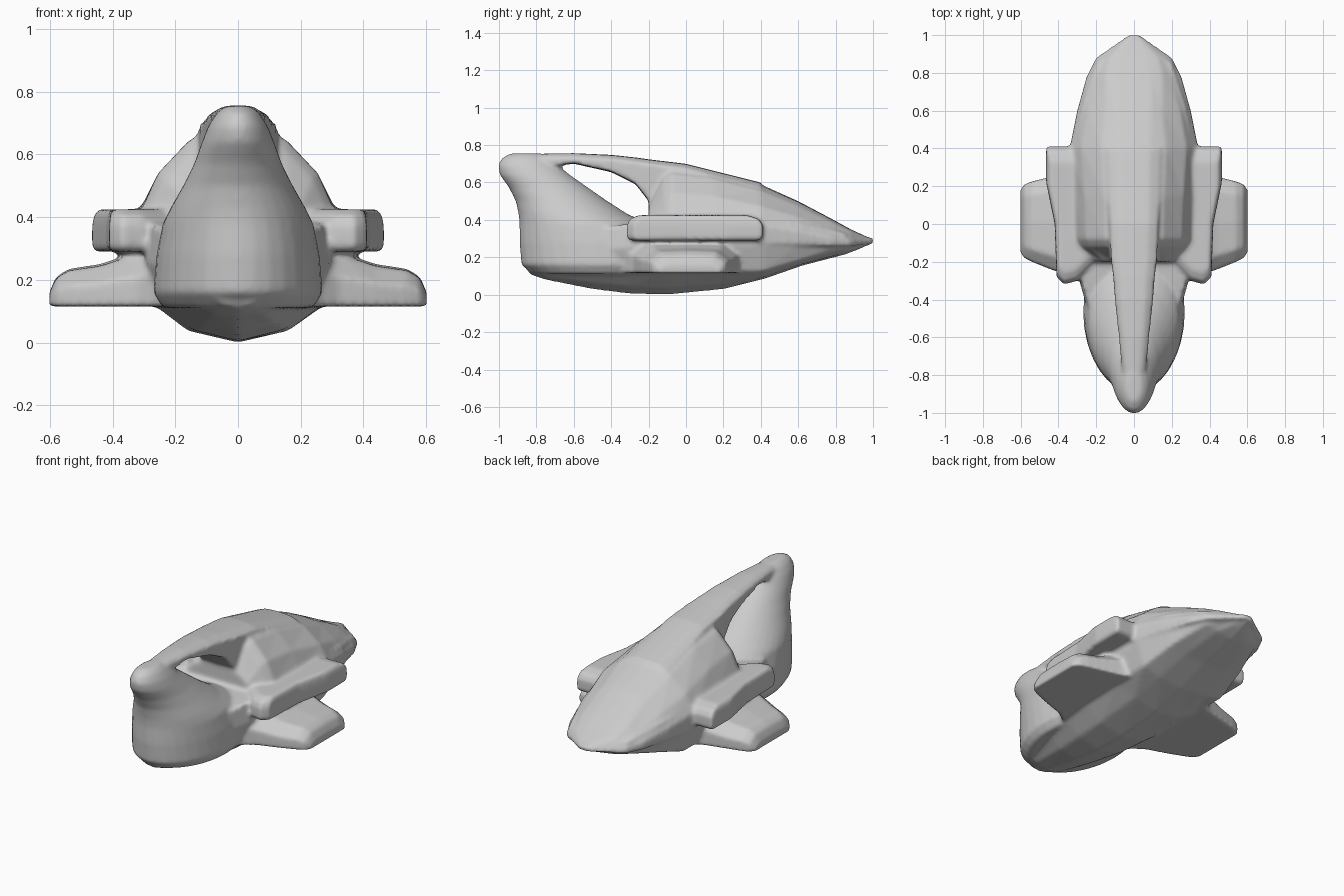
import bpy, bmesh
from math import sin, cos, pi

if "Cube" in bpy.data.objects:
    bpy.data.objects.remove(bpy.data.objects["Cube"])

bm = bmesh.new()

def skin(rings):
    """Bridge equal-length rings of points into one closed shell."""
    vs = [[bm.verts.new(p) for p in r] for r in rings]
    n = len(vs[0])
    faces = []
    for a, b in zip(vs, vs[1:]):
        for i in range(n):
            j = (i + 1) % n
            faces.append(bm.faces.new((a[i], a[j], b[j], b[i])))
    faces += [bm.faces.new(vs[0][::-1]), bm.faces.new(vs[-1])]
    bmesh.ops.recalc_face_normals(bm, faces=faces)

def loft_y(sections):
    """Sections: y and a right-hand half outline from bottom centre to top centre."""
    skin([[(x, y, z) for x, z in h] + [(-x, y, z) for x, z in h[-2:0:-1]]
          for y, h in sections])

def side_block(plan, levels):
    """Mirrored side part: plan outline stacked at z levels (z, shrink)."""
    cx = sum(p[0] for p in plan) / len(plan)
    cy = sum(p[1] for p in plan) / len(plan)
    for s in (1, -1):
        skin([[(s * (cx + (x - cx) * k), cy + (y - cy) * k, z) for x, y in plan]
              for z, k in levels])

# hull: rounded keel with low side walls
hull = []
for y, kz, w, top in ((-.84, .11, .09, .2), (-.75, .08, .16, .3), (-.5, .03, .235, .35),
                      (-.3, .005, .29, .38), (-.1, .0, .32, .4), (.2, .03, .33, .4),
                      (.42, .085, .33, .4), (.62, .155, .29, .38), (.85, .215, .21, .33),
                      (.93, .245, .1, .31), (1.0, .275, .03, .295)):
    side = max(.125, kz + .03)
    hull.append((y, [(0, kz), (w * .5, kz + (side - kz) * .3), (w * .86, side),
                     (w, (side + top) / 2), (w * .95, top), (0, top)]))
loft_y(hull)

# canopy: arched rear cabin sloping to the tail
canopy = []
for y, zb, zt, w, e in ((-.2, .4, .5, .2, .08), (-.12, .3, .66, .29, .1), (-.08, .3, .69, .31, .11),
                        (.15, .3, .66, .32, .13), (.4, .28, .59, .34, .14),
                        (.6, .27, .50, .3, .15), (.78, .26, .405, .25, .15),
                        (.88, .26, .35, .2, .13), (1.0, .275, .295, .03, .02)):
    h = zt - zb
    canopy.append((y, [(0, zb), (w, zb), (w, zb + h * .3), (w * .82, zb + h * .62),
                       (max(e, w * .5), zb + h * .89), (e * .6, zt - h * .02), (0, zt)]))
loft_y(canopy)

# roof spar bridging the front column and the cabin
loft_y([(y, [(0, zb), (w, zb + .005), (w, zt - .025), (w * .6, zt - .003), (0, zt)])
        for y, zb, zt, w in ((-.92, .66, .745, .045), (-.75, .68, .755, .065),
                             (-.6, .7, .757, .08), (-.4, .655, .748, .1),
                             (-.27, .59, .734, .11), (-.2, .5, .724, .12),
                             (0, .5, .70, .13), (.4, .45, .60, .14))])

# front column: broad at the base, narrow at the head
rings = []
for z, yf, yb, w in ((.11, -.82, -.1, .24), (.16, -.88, -.05, .27), (.28, -.89, -.1, .26),
                     (.38, -.89, -.2, .24), (.43, -.895, -.31, .215), (.5, -.91, -.42, .175),
                     (.57, -.945, -.52, .14), (.64, -.995, -.62, .115),
                     (.69, -1.005, -.68, .095), (.73, -.985, -.73, .07), (.755, -.94, -.78, .04)):
    rings.append([(w * sin(2 * pi * i / 32), (yf + yb) / 2 + (yf - yb) / 2 * cos(2 * pi * i / 32), z)
                  for i in range(32)])
skin(rings)

# upper side ledges
side_block([(.2, -.2), (.3, -.3), (.37, -.32), (.41, -.28), (.42, 0), (.465, .22), (.465, .41), (.2, .41)],
           ((.29, .96), (.31, 1), (.37, 1), (.405, .95), (.425, .8)))

# lower side pods, tapering outwards in height
for s in (1, -1):
    skin([[(s * x, y0 + (y1 - y0) * a, .115 + (zt - .115) * b)
           for a, b in ((0, 0), (1, 0), (1, .55), (.85, .95), (.5, 1), (.15, .95), (0, .55))]
          for x, y0, y1, zt in ((.15, -.4, .36, .31), (.32, -.28, .28, .29), (.44, -.24, .25, .25),
                                (.54, -.2, .225, .235), (.58, -.18, .21, .21), (.602, -.15, .18, .16))])

# fuse all parts into one soft shell
mesh = bpy.data.meshes.new("craft_body")
bm.to_mesh(mesh)
bm.free()
body = bpy.data.objects.new("craft_body", mesh)
bpy.context.collection.objects.link(body)
fuse = body.modifiers.new("fuse", 'REMESH')
fuse.mode = 'VOXEL'
fuse.voxel_size = .012
fuse.use_smooth_shade = True
soft = body.modifiers.new("soften", 'SMOOTH')
soft.factor = .5
soft.iterations = 5
